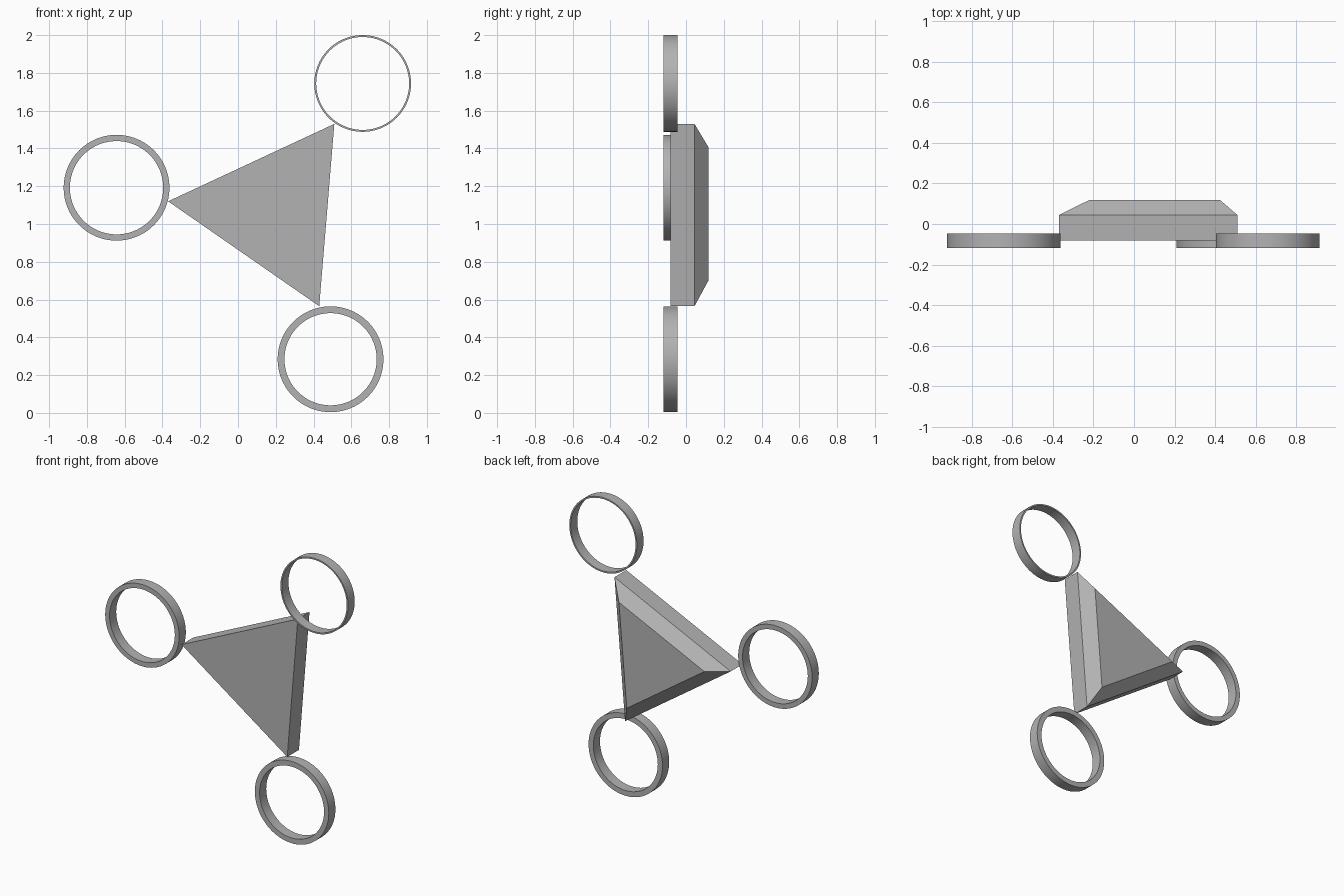
import bpy, bmesh
from math import cos, sin, pi, radians

cube = bpy.data.objects.get("Cube")
if cube:
    bpy.data.objects.remove(cube, do_unlink=True)

# One plain grey for everything
GREY = (0.45, 0.45, 0.45, 1)
grey = bpy.data.materials.new("plain grey")
grey.use_nodes = True
grey.diffuse_color = GREY
grey.node_tree.nodes["Principled BSDF"].inputs["Base Color"].default_value = GREY


def add_object(name, bm):
    bmesh.ops.recalc_face_normals(bm, faces=bm.faces)
    mesh = bpy.data.meshes.new(name)
    bm.to_mesh(mesh)
    bm.free()
    mesh.materials.append(grey)
    obj = bpy.data.objects.new(name, mesh)
    bpy.context.collection.objects.link(obj)
    return obj


def bridge(bm, a, b):
    """Join two closed loops of vertices with quads."""
    n = len(a)
    return [bm.faces.new((a[i], a[(i + 1) % n], b[(i + 1) % n], b[i])) for i in range(n)]


def ring(name, x, z, outer, inner, front=-0.118, back=-0.046, sides=96):
    bm = bmesh.new()
    loops = []
    for r, y in ((outer, front), (outer, back), (inner, back), (inner, front)):
        loops.append([bm.verts.new((x + r * cos(2 * pi * i / sides), y,
                                    z + r * sin(2 * pi * i / sides)))
                      for i in range(sides)])
    for i in range(4):
        bridge(bm, loops[i], loops[(i + 1) % 4])
    obj = add_object(name, bm)
    bpy.ops.object.select_all(action="DESELECT")
    obj.select_set(True)
    bpy.context.view_layer.objects.active = obj
    bpy.ops.object.shade_smooth_by_angle(angle=radians(30))


# Triangular body: straight walls, then a slope in to a smaller back face
corners = [(-0.37, 1.12), (0.51, 1.53), (0.43, 0.565)]
cx = sum(c[0] for c in corners) / 3
cz = sum(c[1] for c in corners) / 3
bm = bmesh.new()
layers = [[bm.verts.new((cx + (x - cx) * s, y, cz + (z - cz) * s)) for x, z in corners]
          for y, s in ((-0.082, 1), (0.045, 1), (0.118, 0.735))]
bridge(bm, layers[0], layers[1])
bridge(bm, layers[1], layers[2])
bm.faces.new(layers[0])
bm.faces.new(layers[2])
add_object("triangular_body", bm)

# Rings at the three corners
ring("right_ring", -0.643, 1.192, 0.28, 0.247)
ring("upper_left_ring", 0.66, 1.744, 0.256, 0.246)
ring("lower_left_ring", 0.49, 0.284, 0.28, 0.244)
